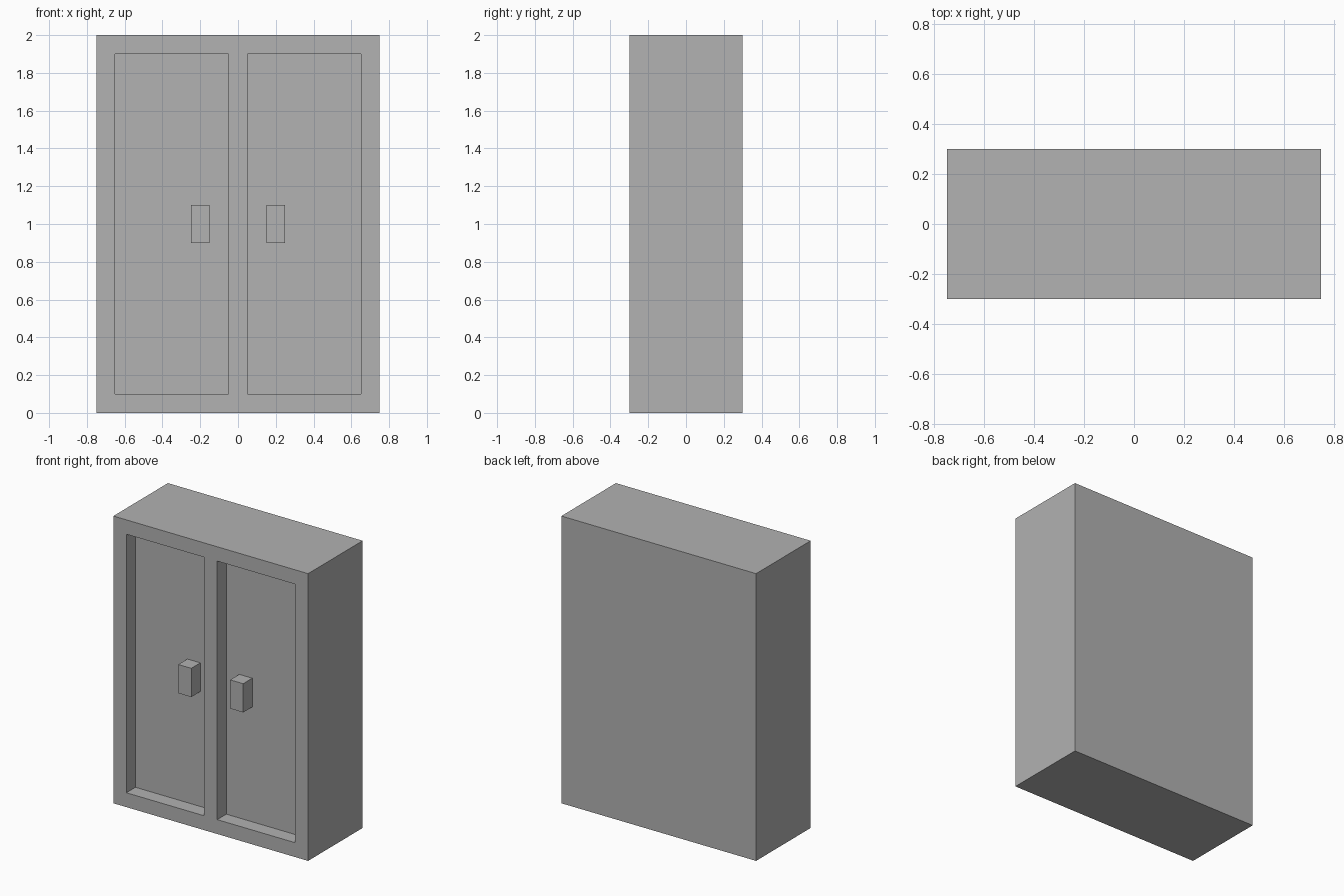
import bpy
import bmesh
from mathutils import Matrix, Vector

default_cube = bpy.data.objects.get("Cube")
if default_cube:
    bpy.data.objects.remove(default_cube, do_unlink=True)

# One flat grey for the whole cabinet
GREY = (0.445, 0.445, 0.445, 1)
grey = bpy.data.materials.new("plain grey")
grey.use_nodes = True
grey.diffuse_color = GREY
grey.node_tree.nodes["Principled BSDF"].inputs["Base Color"].default_value = GREY

WIDTH, DEPTH, HEIGHT = 1.5, 0.6, 2.0
FRONT = -DEPTH / 2
RECESS = 0.1


def box(name, low, high):
    """Flat-shaded box between two opposite corners."""
    low, high = Vector(low), Vector(high)
    bm = bmesh.new()
    matrix = Matrix.Translation((low + high) / 2) @ Matrix.Diagonal((*(high - low), 1))
    bmesh.ops.create_cube(bm, size=1, matrix=matrix)
    mesh = bpy.data.meshes.new(name)
    bm.to_mesh(mesh)
    bm.free()
    mesh.materials.append(grey)
    obj = bpy.data.objects.new(name, mesh)
    bpy.context.collection.objects.link(obj)
    return obj


def side_box(name, side, inner, outer, front, back, bottom, top):
    """Box mirrored to the chosen side of the cabinet."""
    x_low, x_high = sorted((side * inner, side * outer))
    return box(name, (x_low, front, bottom), (x_high, back, top))


# Cabinet body
body = box("cabinet_body", (-WIDTH / 2, FRONT, 0), (WIDTH / 2, -FRONT, HEIGHT))

for label, side in (("left", 1), ("right", -1)):
    # Recessed door panel, cut into the front
    cutter = side_box(label + "_door_cutter", side, 0.05, 0.65,
                      FRONT - RECESS, FRONT + RECESS, 0.1, 1.9)
    cutter.hide_render = True
    cut = body.modifiers.new(label + "_door_recess", "BOOLEAN")
    cut.operation = "DIFFERENCE"
    cut.solver = "EXACT"
    cut.object = cutter
    bpy.context.view_layer.objects.active = body
    bpy.ops.object.modifier_apply(modifier=cut.name)
    bpy.data.objects.remove(cutter, do_unlink=True)

    # Block handle, flush with the front frame
    side_box(label + "_door_handle", side, 0.15, 0.25,
             FRONT, FRONT + RECESS, 0.9, 1.1)
